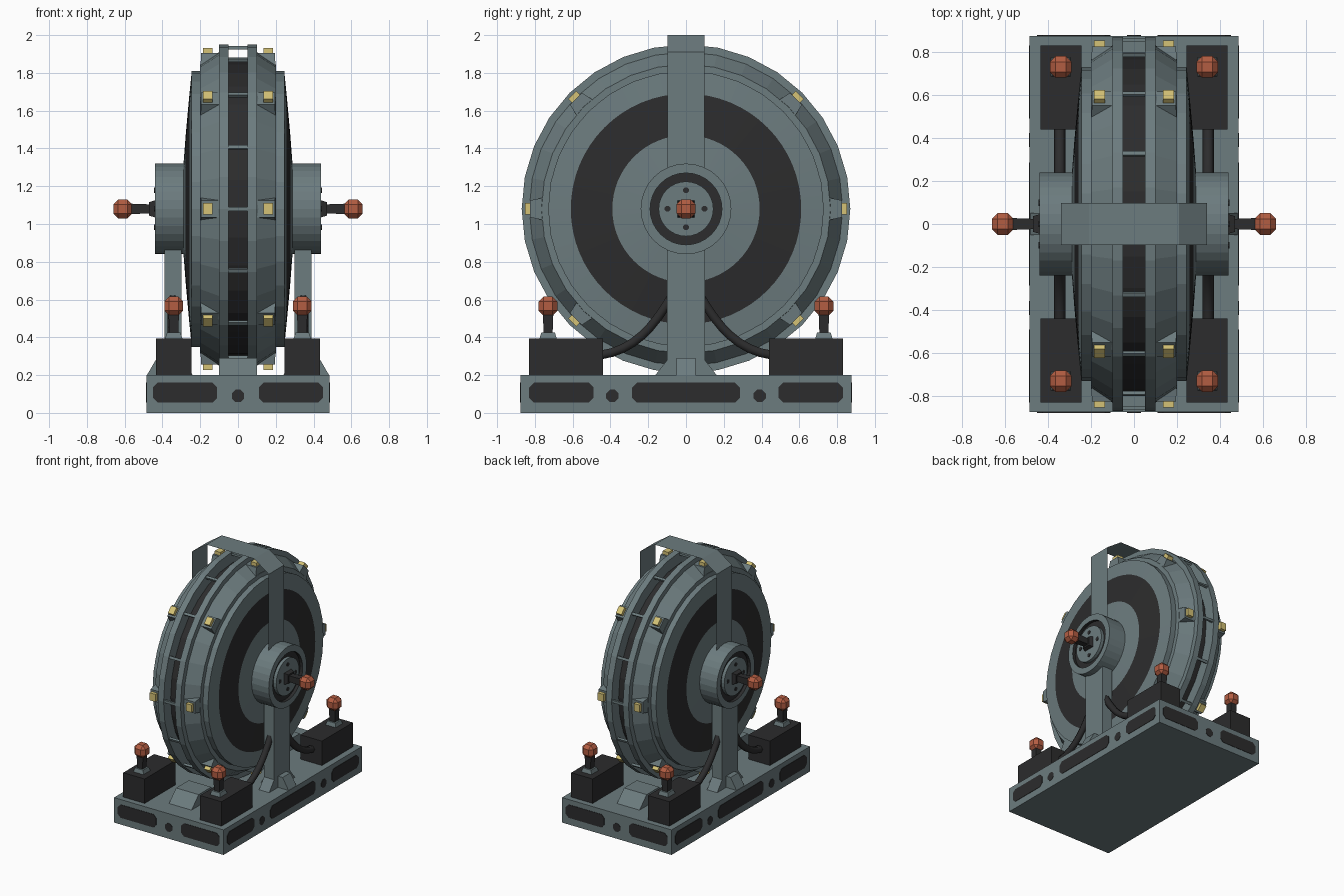
import bpy, bmesh, math
from mathutils import Matrix, Vector

if "Cube" in bpy.data.objects:
    bpy.data.objects.remove(bpy.data.objects["Cube"])

HUB_Z = 1.08


def material(name, r, g, b):
    m = bpy.data.materials.new(name)
    m.diffuse_color = (r, g, b, 1)
    m.use_nodes = True
    m.node_tree.nodes["Principled BSDF"].inputs["Base Color"].default_value = m.diffuse_color
    return m


STEEL = material("blue_grey_steel", 0.15, 0.20, 0.21)
DARK = material("near_black", 0.025, 0.025, 0.026)
RED = material("rust_red", 0.45, 0.11, 0.055)
YELLOW = material("pale_yellow", 0.66, 0.54, 0.18)


def add_object(name, bm, mats, matrix=None):
    if matrix is not None:
        bm.transform(matrix)
    bmesh.ops.recalc_face_normals(bm, faces=bm.faces)
    me = bpy.data.meshes.new(name)
    bm.to_mesh(me)
    bm.free()
    for m in mats:
        me.materials.append(m)
    ob = bpy.data.objects.new(name, me)
    bpy.context.collection.objects.link(ob)
    return ob


def prism(name, pts, axis, lo, hi, mat, matrix=None):
    """Extrude a 2D outline along an axis; pts are the other two coordinates in order."""
    bm = bmesh.new()
    rings = []
    for d in (lo, hi):
        ring = []
        for p in pts:
            c = list(p)
            c.insert("xyz".index(axis), d)
            ring.append(bm.verts.new(c))
        rings.append(ring)
        bm.faces.new(ring)
    n = len(pts)
    for i in range(n):
        j = (i + 1) % n
        bm.faces.new((rings[0][i], rings[0][j], rings[1][j], rings[1][i]))
    return add_object(name, bm, [mat], matrix)


def rect(a0, a1, b0, b1, c=0.0):
    if c == 0:
        return [(a0, b0), (a1, b0), (a1, b1), (a0, b1)]
    return [(a0 + c, b0), (a1 - c, b0), (a1, b0 + c), (a1, b1 - c),
            (a1 - c, b1), (a0 + c, b1), (a0, b1 - c), (a0, b0 + c)]


def box(name, x0, x1, y0, y1, z0, z1, mat, matrix=None):
    return prism(name, rect(x0, x1, y0, y1), "z", z0, z1, mat, matrix)


def frustum(name, lo, hi, z0, z1, mat, matrix=None):
    """Tapered box: lo and hi are (x0, x1, y0, y1) at the two heights."""
    bm = bmesh.new()
    a, b = [[bm.verts.new((x, y, z)) for x, y in rect(*r)] for r, z in ((lo, z0), (hi, z1))]
    bm.faces.new(a)
    bm.faces.new(b)
    for i in range(4):
        j = (i + 1) % 4
        bm.faces.new((a[i], a[j], b[j], b[i]))
    return add_object(name, bm, [mat], matrix)


def lathe(name, profile, segs, dark=(), closed=False):
    """Spin (x, radius) points about the axle; listed profile segments are dark."""
    bm = bmesh.new()
    rings = []
    for x, r in profile:
        if r == 0:
            rings.append([bm.verts.new((x, 0, HUB_Z))] * segs)
        else:
            rings.append([bm.verts.new((x, r * math.cos(2 * math.pi * k / segs),
                                        HUB_Z + r * math.sin(2 * math.pi * k / segs)))
                          for k in range(segs)])
    n = len(profile)
    for i in range(n if closed else n - 1):
        a, b = rings[i], rings[(i + 1) % n]
        for k in range(segs):
            m = (k + 1) % segs
            f = bm.faces.new(list(dict.fromkeys((a[k], a[m], b[m], b[k]))))
            f.material_index = 1 if i in dark else 0
    return add_object(name, bm, [STEEL, DARK])


def square(h):
    return (-h, h, -h, h)


def lever(name, matrix, mount_mat):
    frustum(name + "_mount", square(0.045), square(0.036), 0, 0.03, mount_mat, matrix)
    frustum(name + "_stem", square(0.024), square(0.028), 0.03, 0.14, DARK, matrix)
    bm = bmesh.new()
    bmesh.ops.create_cube(bm, size=0.1, matrix=Matrix.Translation((0, 0, 0.17)))
    bmesh.ops.bevel(bm, geom=bm.edges[:], offset=0.026, segments=1, affect="EDGES")
    add_object(name + "_knob", bm, [RED], matrix)


def spoke(angle):
    """Frame whose local z points outward from the axle at the given angle."""
    return Matrix.Translation((0, 0, HUB_Z)) @ Matrix.Rotation(angle, 4, "X")


# base slab with dark panels and bolts
box("base", -0.485, 0.485, -0.875, 0.875, 0, 0.2, STEEL)
for s in (-1, 1):
    for a, b in ((-0.83, -0.49), (-0.285, 0.285), (0.49, 0.83)):
        prism("base_side_panel", rect(a, b, 0.055, 0.16, 0.025), "x", s * 0.48, s * 0.488, DARK)
    for a, b in ((-0.45, -0.11), (0.11, 0.45)):
        prism("base_end_panel", rect(a, b, 0.055, 0.16, 0.025), "y", s * 0.87, s * 0.878, DARK)
    for y in (-0.39, 0.39):
        prism("base_side_bolt", rect(y - 0.033, y + 0.033, 0.057, 0.123, 0.02), "x", s * 0.48, s * 0.488, DARK)
    prism("base_end_bolt", rect(-0.033, 0.033, 0.057, 0.123, 0.02), "y", s * 0.87, s * 0.878, DARK)
    # wedge cradle under the wheel
    prism("cradle", [(s * 0.74, 0.19), (s * 0.64, 0.29), (s * 0.48, 0.29), (s * 0.44, 0.19)],
          "x", -0.1, 0.1, STEEL)

# wheel: dark drum between two flanged rims
lathe("drum", [(-0.06, 0), (-0.06, 0.78), (0.06, 0.78), (0.06, 0)], 32, dark=(0, 1, 2))
for s in (-1, 1):
    rim = [(0.05, 0.7), (0.05, 0.87), (0.1, 0.87), (0.1, 0.83), (0.2, 0.765), (0.2, 0.73),
           (0.245, 0.73), (0.245, 0.7)]
    lathe("rim", [(s * x, r) for x, r in rim], 32, closed=True)
    disc = [(0.245, 0.728), (0.257, 0.61), (0.277, 0.39), (0.29, 0.22)]
    lathe("side_disc", [(s * x, r) for x, r in disc], 64, dark=(1,))
    # hub with dark recessed ring and centre cap
    hub = [(0.27, 0.24), (0.44, 0.24), (0.44, 0.19), (0.415, 0.19), (0.415, 0.145),
           (0.44, 0.145), (0.44, 0)]
    lathe("hub", [(s * x, r) for x, r in hub], 32, dark=(2, 3))
    for k in range(4):
        m = spoke(k * math.pi / 2)
        prism("hub_bolt", rect(-0.015, 0.015, 0.083, 0.113, 0.009), "x", s * 0.435, s * 0.444, DARK, m)

# cross bars around the wheel gap
for k in range(16):
    box("cross_bar", -0.055, 0.055, -0.01, 0.01, 0.845, 0.862, STEEL, spoke(k * math.pi / 8))

# clips with yellow lamps on both rims
for s in (-1, 1):
    for k in range(8):
        m = spoke(k * math.pi / 4)
        frustum("clip", (min(s * 0.09, s * 0.2), max(s * 0.09, s * 0.2), -0.065, 0.065),
                (min(s * 0.09, s * 0.195), max(s * 0.09, s * 0.195), -0.045, 0.045),
                0.73, 0.825, STEEL, m)
        box("clip_lamp", min(s * 0.135, s * 0.185), max(s * 0.135, s * 0.185),
            -0.03, 0.03, 0.80, 0.852, YELLOW, m)

# overhead strap: a thin bent sheet with angled corners
bm = bmesh.new()
path = [(-0.34, 1.2), (-0.34, 1.91), (-0.21, 2.0), (0.21, 2.0), (0.34, 1.91), (0.34, 1.2)]
pairs = [[bm.verts.new((x, y, z)) for y in (-0.097, 0.097)] for x, z in path]
for p, q in zip(pairs, pairs[1:]):
    bm.faces.new((p[0], p[1], q[1], q[0]))
add_object("overhead_strap", bm, [STEEL])

for s in (-1, 1):
    # hub supports with flared feet
    prism("support_post", [(-0.17, 0.19), (0.17, 0.19), (0.1, 0.28), (0.1, 0.95), (-0.1, 0.95), (-0.1, 0.28)],
          "x", s * 0.3, s * 0.39, STEEL)
    prism("support_rib", [(s * 0.24, 0.2), (s * 0.482, 0.2), (s * 0.43, 0.29), (s * 0.29, 0.29)],
          "y", -0.05, 0.05, STEEL)
    # axle lever
    lever("axle_lever", Matrix.Translation((s * 0.44, 0, HUB_Z)) @ Matrix.Rotation(s * math.pi / 2, 4, "Y"), DARK)
    for t in (-1, 1):
        # control boxes with levers
        xs = sorted((s * 0.245, s * 0.435))
        ys = sorted((t * 0.44, t * 0.83))
        box("control_box", *xs, *ys, 0.19, 0.395, DARK)
        lever("control_lever", Matrix.Translation((s * 0.34, t * 0.73, 0.395)), STEEL)
        # cable from box to post
        cu = bpy.data.curves.new("cable", "CURVE")
        cu.dimensions = "3D"
        cu.bevel_depth = 0.027
        cu.bevel_resolution = 1
        cu.resolution_u = 8
        sp = cu.splines.new("BEZIER")
        sp.bezier_points.add(1)
        ctrl = (((0.46, 0.305), (0.6, 0.28), (0.27, 0.33)), ((0.08, 0.61), (0.17, 0.46), (0.04, 0.7)))
        for bp, (co, hl, hr) in zip(sp.bezier_points, ctrl):
            bp.handle_left_type = bp.handle_right_type = "FREE"
            bp.co = (s * 0.345, t * co[0], co[1])
            bp.handle_left = (s * 0.345, t * hl[0], hl[1])
            bp.handle_right = (s * 0.345, t * hr[0], hr[1])
        cu.materials.append(DARK)
        bpy.context.collection.objects.link(bpy.data.objects.new("cable", cu))
